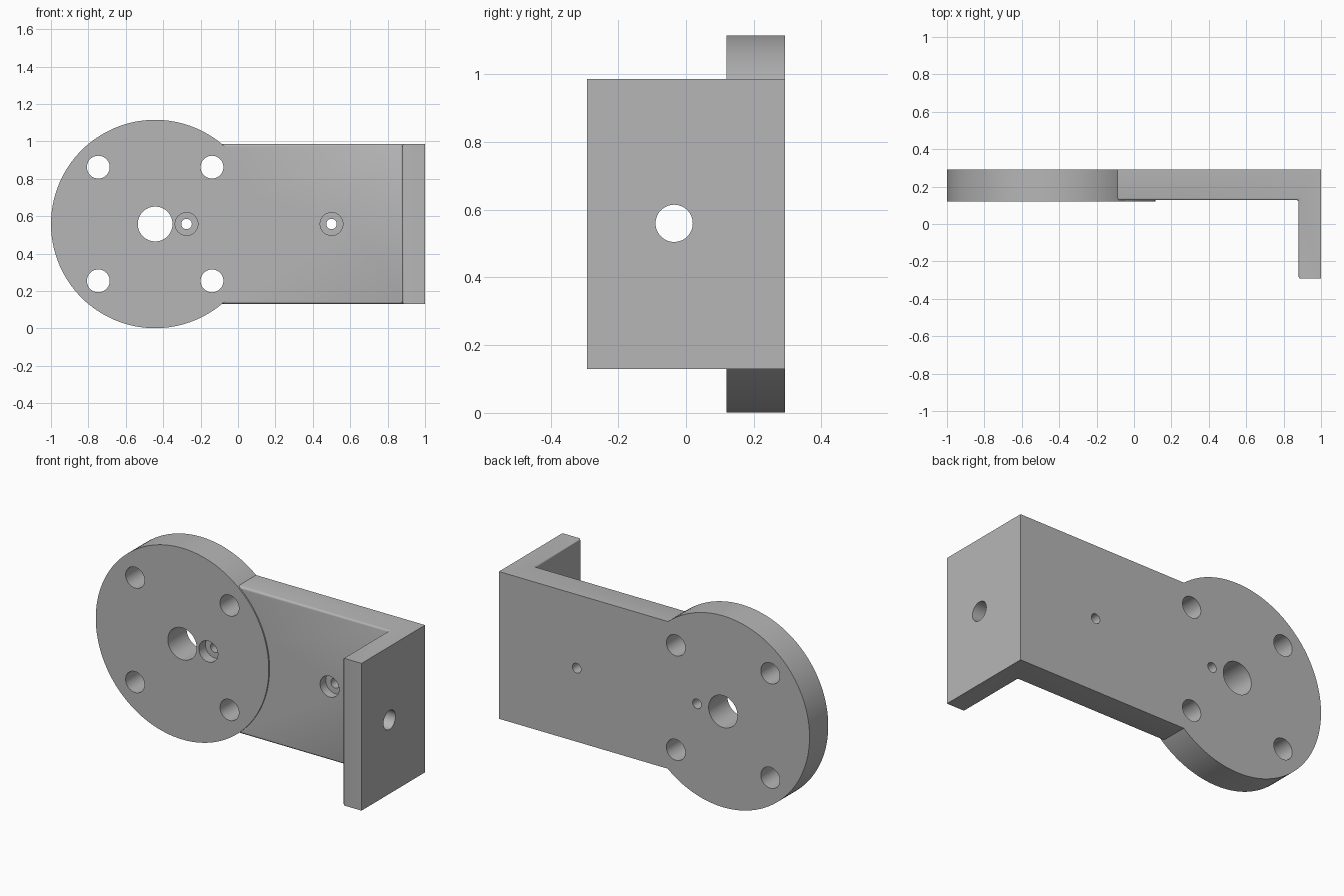
import bpy
import bmesh
import math

cube = bpy.data.objects.get("Cube")
if cube:
    bpy.data.objects.remove(cube, do_unlink=True)

FRONT, BACK = 0.12, 0.292      # disc faces in y
ARM_FRONT = 0.128              # arm sits slightly behind the disc face
LOW, HIGH = 0.13, 0.987        # arm edges in z
CX, CZ, R = -0.443, 0.558, 0.557

metal = bpy.data.materials.new("Plain grey metal")
metal.use_nodes = True
grey = (0.47, 0.47, 0.47, 1)
metal.diffuse_color = grey
metal.node_tree.nodes["Principled BSDF"].inputs["Base Color"].default_value = grey


def cylinder(name, radius, start, end, x, z, sides=48):
    """Cylinder along y from start to end."""
    bpy.ops.mesh.primitive_cylinder_add(
        vertices=sides, radius=radius, depth=end - start,
        location=(x, (start + end) / 2, z), rotation=(math.pi / 2, 0, 0))
    obj = bpy.context.object
    obj.name = name
    return obj


def combine(target, tool, operation):
    """Apply a boolean and discard the tool."""
    tool.hide_render = True
    mod = target.modifiers.new("Boolean", 'BOOLEAN')
    mod.operation = operation
    mod.solver = 'EXACT'
    mod.object = tool
    bpy.ops.object.select_all(action='DESELECT')
    target.select_set(True)
    bpy.context.view_layer.objects.active = target
    bpy.ops.object.modifier_apply(modifier=mod.name)
    bpy.data.objects.remove(tool, do_unlink=True)


# Angled arm: L profile extruded upward, inner edges rounded
profile = [(-0.3, BACK), (-0.3, ARM_FRONT), (0.88, ARM_FRONT),
           (0.88, -0.292), (1, -0.292), (1, BACK)]
bm = bmesh.new()
base = bm.faces.new([bm.verts.new((x, y, LOW)) for x, y in profile])
top = bmesh.ops.extrude_face_region(bm, geom=[base])["geom"]
bmesh.ops.translate(bm, vec=(0, 0, HIGH - LOW),
                    verts=[v for v in top if isinstance(v, bmesh.types.BMVert)])
bmesh.ops.recalc_face_normals(bm, faces=bm.faces)
inner = set()
for f in bm.faces:
    c = f.calc_center_median()
    if (f.normal.y < -0.9 and c.x < 0.8) or (f.normal.x < -0.9 and c.x > 0.5):
        inner.update(e for e in f.edges if min(v.co.x for v in e.verts) > -0.2
                     or abs(e.verts[0].co.x - e.verts[1].co.x) > 0.5)
bmesh.ops.bevel(bm, geom=list(inner), offset=0.011, segments=3,
                profile=0.5, affect='EDGES')
mesh = bpy.data.meshes.new("arm")
bm.to_mesh(mesh)
bm.free()
arm = bpy.data.objects.new("arm", mesh)
bpy.context.collection.objects.link(arm)

# Round mounting disc joined to the arm
bracket = cylinder("mounting_bracket", R, FRONT, BACK, CX, CZ, 128)
combine(bracket, arm, 'UNION')

# Centre bore and four bolt holes
holes = [(CX, CZ, 0.093)]
holes += [(CX + sx * 0.304, CZ + sz * 0.304, 0.061)
          for sx in (-1, 1) for sz in (-1, 1)]
for x, z, r in holes:
    combine(bracket, cylinder("hole_cutter", r, 0, 0.4, x, z), 'DIFFERENCE')

# Counterbored screw holes
for x in (-0.275, 0.5):
    combine(bracket, cylinder("recess_cutter", 0.061, 0, 0.18, x, CZ), 'DIFFERENCE')
    combine(bracket, cylinder("screw_cutter", 0.028, 0, 0.4, x, CZ, 32), 'DIFFERENCE')

# Cross hole in the flange
cross = cylinder("flange_cutter", 0.055, -0.2, 0.2, 0.94, 0.56)
cross.rotation_euler = (0, math.pi / 2, 0)
cross.location.y = -0.035
bpy.context.view_layer.update()
combine(bracket, cross, 'DIFFERENCE')

# Finish
bracket.data.materials.clear()
bracket.data.materials.append(metal)
for p in bracket.data.polygons:
    p.material_index = 0
bpy.ops.object.shade_smooth_by_angle(angle=math.radians(32))
